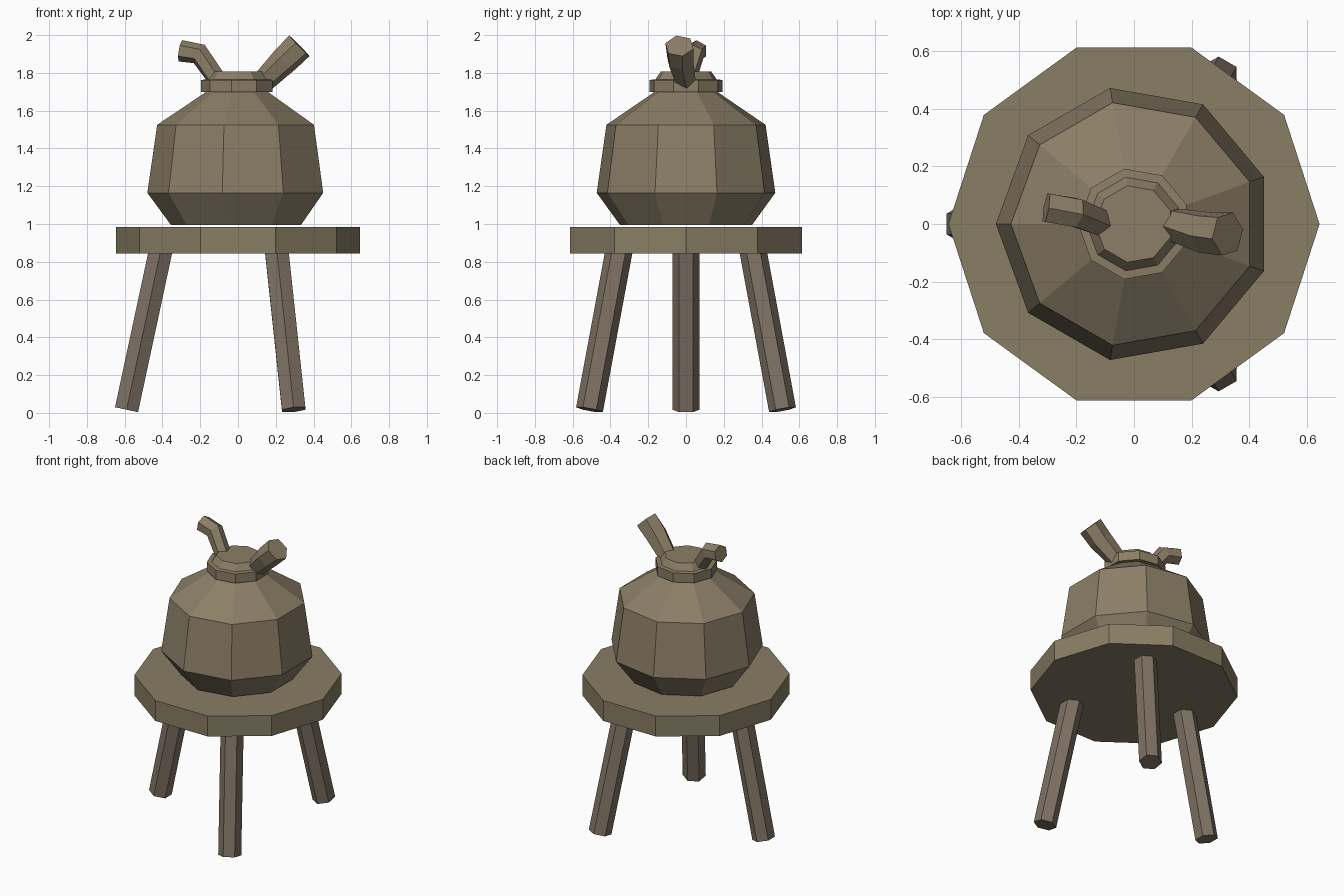
import bpy, bmesh
from math import sin, cos, pi, radians
from mathutils import Vector

cube = bpy.data.objects.get("Cube")
if cube:
    bpy.data.objects.remove(cube)


def material(name, rgb):
    m = bpy.data.materials.new(name)
    m.use_nodes = True
    m.diffuse_color = (*rgb, 1)
    m.node_tree.nodes["Principled BSDF"].inputs["Base Color"].default_value = (*rgb, 1)
    return m


clay = material("tan clay", (0.26, 0.21, 0.135))
wood = material("tan wood", (0.25, 0.21, 0.13))
dark_wood = material("brown wood", (0.21, 0.165, 0.125))


def skin(name, rings, mat):
    """Join rings of points into a closed, flat-shaded solid."""
    bm = bmesh.new()
    loops = [[bm.verts.new(p) for p in ring] for ring in rings]
    n = len(loops[0])
    for a, b in zip(loops, loops[1:]):
        for i in range(n):
            j = (i + 1) % n
            bm.faces.new((a[i], a[j], b[j], b[i]))
    bm.faces.new(loops[0][::-1])
    bm.faces.new(loops[-1])
    bmesh.ops.recalc_face_normals(bm, faces=bm.faces)
    mesh = bpy.data.meshes.new(name)
    bm.to_mesh(mesh)
    bm.free()
    mesh.materials.append(mat)
    obj = bpy.data.objects.new(name, mesh)
    bpy.context.collection.objects.link(obj)
    return obj


def lathe(name, profile, sides, mat):
    """Turn a (radius, height) profile about z, first corner at -x."""
    rings = [[(-r * cos(2 * pi * i / sides), -r * sin(2 * pi * i / sides), z)
              for i in range(sides)] for r, z in profile]
    return skin(name, rings, mat)


def tube(name, path, radii, mat, roll=0):
    """Six-sided tube along a path, mitred at the bends."""
    pts = [Vector(p) for p in path]
    rings = []
    for k, p in enumerate(pts):
        before = (p - pts[k - 1]).normalized() if k else Vector()
        after = (pts[k + 1] - p).normalized() if k + 1 < len(pts) else Vector()
        d = (before + after).normalized()
        side = d.cross(Vector((0, 0, 1))).normalized()
        up = side.cross(d)
        angles = [radians(roll) + pi / 3 * i for i in range(6)]
        rings.append([p + radii[k] * (side * cos(a) + up * sin(a)) for a in angles])
    return skin(name, rings, mat)


# Stool seat and three splayed legs
lathe("seat", [(0.645, 0.845), (0.645, 0.985)], 10, wood)
for name, deg in (("right_leg", 180), ("front_left_leg", -60), ("back_left_leg", 60)):
    c, s = cos(radians(deg)), sin(radians(deg))
    tube(name, [(0.59 * c, 0.59 * s, 0.017), (0.405 * c, 0.405 * s, 0.88)],
         [0.072, 0.072], dark_wood)

# Pot body with short neck, collar and lid
lathe("pot_body", [(0.355, 0.995), (0.48, 1.165), (0.428, 1.525),
                   (0.19, 1.685), (0.155, 1.71)], 9, clay)
lathe("pot_collar", [(0.155, 1.70), (0.195, 1.70), (0.195, 1.763), (0.165, 1.765),
                     (0.135, 1.808)], 9, clay)

# Bent spout on one side, straight wider spout on the other
tube("bent_spout", [(-0.1, 0.0, 1.75), (-0.205, 0.04, 1.9), (-0.305, 0.057, 1.917)],
     [0.05, 0.057, 0.057], clay, 90)
tube("straight_spout", [(0.135, 0.0, 1.755), (0.25, -0.03, 1.87), (0.325, -0.035, 1.943)],
     [0.06, 0.075, 0.078], clay, 75)
